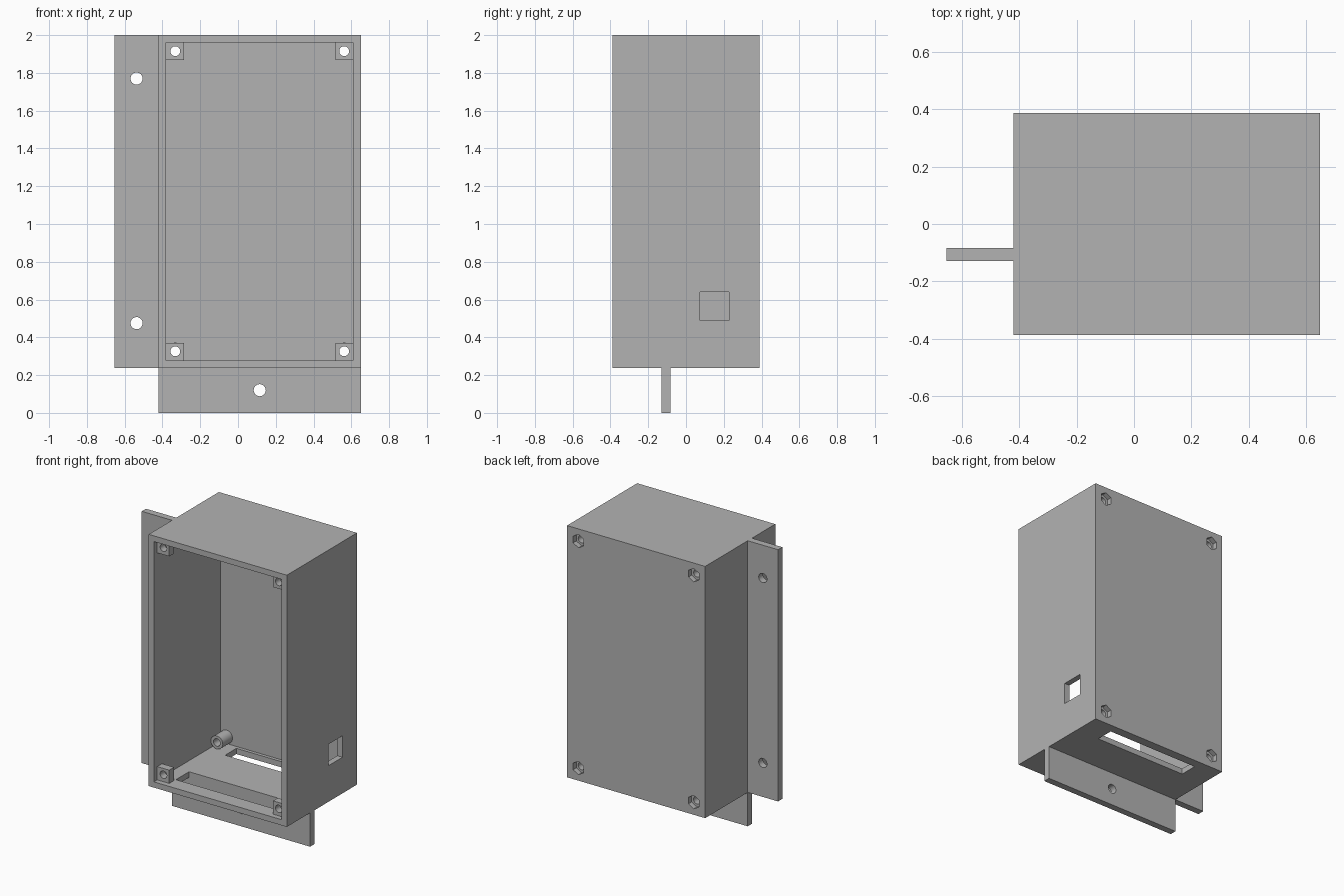
import bpy
import bmesh
import math
from mathutils import Matrix, Vector

default = bpy.data.objects.get("Cube")
if default:
    bpy.data.objects.remove(default, do_unlink=True)

grey = bpy.data.materials.new("plain grey")
grey.use_nodes = True
colour = (0.45, 0.45, 0.45, 1)
grey.diffuse_color = colour
grey.node_tree.nodes["Principled BSDF"].inputs["Base Color"].default_value = colour


def finish(bm, name):
    mesh = bpy.data.meshes.new(name)
    bm.to_mesh(mesh)
    bm.free()
    obj = bpy.data.objects.new(name, mesh)
    bpy.context.collection.objects.link(obj)
    mesh.materials.append(grey)
    return obj


def box(name, x, y, z):
    """Box between the given (low, high) ranges."""
    spans = (x, y, z)
    centre = Vector([(lo + hi) / 2 for lo, hi in spans])
    size = [hi - lo for lo, hi in spans]
    bm = bmesh.new()
    bmesh.ops.create_cube(bm, size=1, matrix=Matrix.Translation(centre) @ Matrix.Diagonal((*size, 1)))
    return finish(bm, name)


def rod(name, x, z, radius, y, sides=32):
    """Prism or cylinder running front to back."""
    place = Matrix.Translation((x, sum(y) / 2, z)) @ Matrix.Rotation(math.pi / 2, 4, "X")
    bm = bmesh.new()
    bmesh.ops.create_cone(bm, cap_ends=True, segments=sides, radius1=radius, radius2=radius,
                          depth=y[1] - y[0], matrix=place)
    return finish(bm, name)


def cut(obj, cutters):
    """Subtract every cutter, bake the result and discard the cutters."""
    for cutter in cutters:
        cutter.hide_render = True
        mod = obj.modifiers.new("cut", "BOOLEAN")
        mod.operation = "DIFFERENCE"
        mod.solver = "EXACT"
        mod.object = cutter
    bpy.context.view_layer.update()
    baked = bpy.data.meshes.new_from_object(obj.evaluated_get(bpy.context.evaluated_depsgraph_get()))
    obj.modifiers.clear()
    obj.data = baked
    for cutter in cutters:
        bpy.data.objects.remove(cutter, do_unlink=True)
    bpy.ops.object.select_all(action="DESELECT")
    obj.select_set(True)
    bpy.context.view_layer.objects.active = obj
    bpy.ops.object.shade_smooth_by_angle(angle=math.radians(30))


# Main dimensions
LEFT, RIGHT = -0.42, 0.65
FRONT, BACK = -0.388, 0.388
BOTTOM, TOP = 0.237, 2.0
WALL = 0.04
HOLE = 0.026
MID = (LEFT + RIGHT) / 2
TAB = (-0.13, -0.083)
THROUGH = (-1, 1)
corners = [(x, z, sx, sz) for x, sx in ((-0.332, -1), (0.562, 1))
           for z, sz in ((0.326, -1), (1.915, 1))]

# Open-fronted case with cable slots, side window and hex nut pockets
case = box("case", (LEFT, RIGHT), (FRONT, BACK), (BOTTOM, TOP))
cutters = [
    box("cavity", (LEFT + WALL, RIGHT - WALL), (-1, BACK - WALL), (BOTTOM + WALL, TOP - WALL)),
    box("window", (RIGHT - 0.1, 1), (0.075, 0.228), (0.49, 0.64)),
    box("back_slot", (MID - 0.355, MID + 0.355), (0.2, 0.325), (0, 0.4)),
    box("front_slot", (MID - 0.4, MID + 0.4), (-0.28, -0.135), (0, 0.4)),
]
for x, z, sx, sz in corners:
    cutters.append(rod("screw_hole", x, z, HOLE, (0.2, 1)))
    cutters.append(rod("nut_pocket", x, z, 0.047, (BACK - 0.035, 1), sides=6))
cut(case, cutters)

# Corner screw blocks behind the lid recess, and round standoffs on the back wall
for x, z, sx, sz in corners:
    wall_x = RIGHT - WALL if sx > 0 else LEFT + WALL
    wall_z = TOP - WALL if sz > 0 else BOTTOM + WALL
    block = box("corner_block", sorted((wall_x, wall_x - sx * 0.093)),
                (FRONT + 0.037, FRONT + 0.09), sorted((wall_z, wall_z - sz * 0.093)))
    cut(block, [rod("screw_hole", x, z, HOLE, THROUGH)])
    standoff = rod("standoff", x, z, 0.046, (0.24, BACK - WALL))
    cut(standoff, [rod("screw_hole", x, z, HOLE, THROUGH)])

# Mounting flanges along the side and the bottom
side_flange = box("side_flange", (-0.655, LEFT), TAB, (BOTTOM, TOP))
cut(side_flange, [rod("mount_hole", -0.537, z, 0.032, THROUGH) for z in (0.475, 1.77)])

bottom_flange = box("bottom_flange", (LEFT, RIGHT), TAB, (0, BOTTOM))
cut(bottom_flange, [rod("mount_hole", MID, 0.12, 0.032, THROUGH)])
